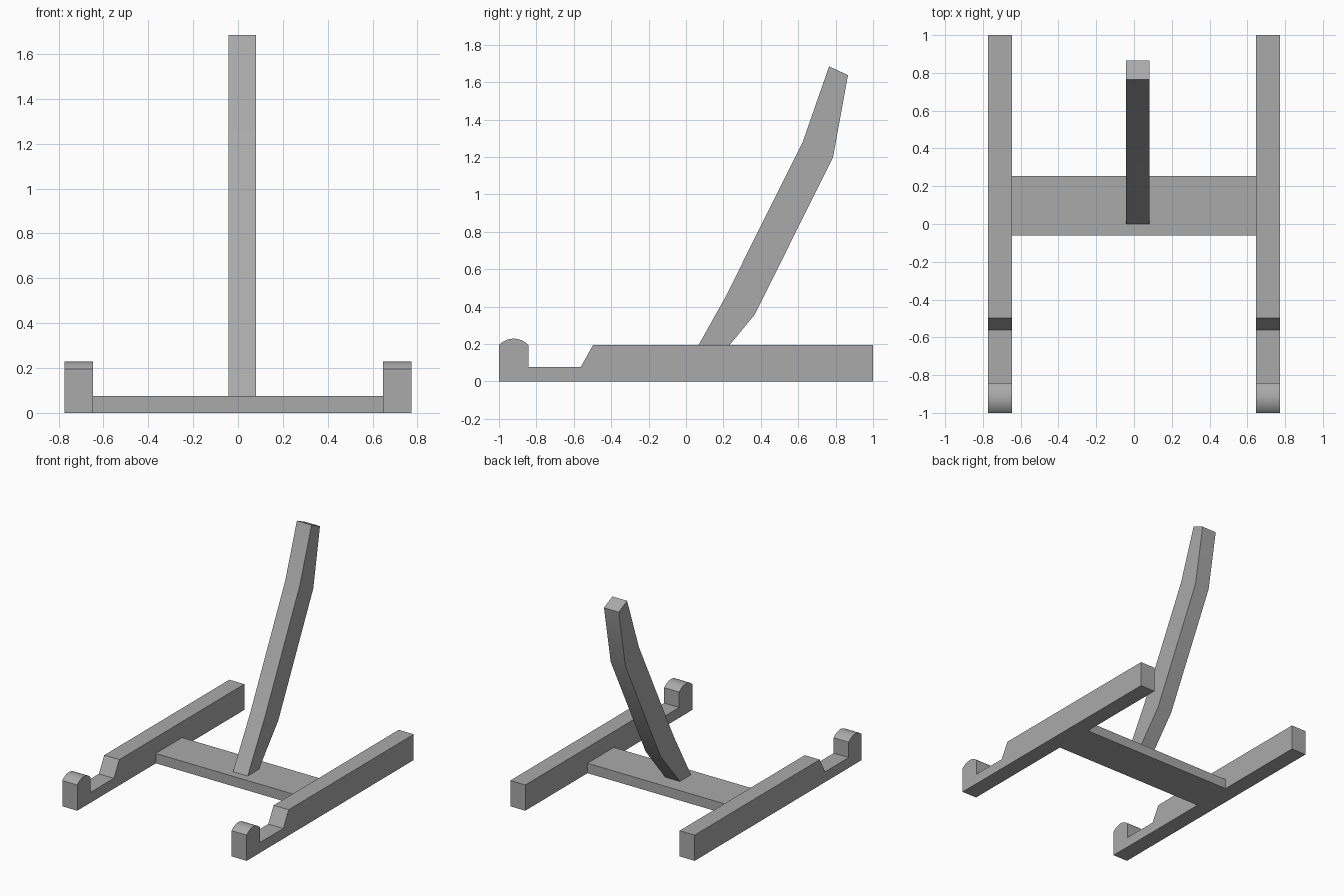
import bpy
import bmesh
import math

cube = bpy.data.objects.get("Cube")
if cube:
    bpy.data.objects.remove(cube, do_unlink=True)

GREY = (0.4, 0.4, 0.4, 1.0)
mat = bpy.data.materials.new("plain grey")
mat.use_nodes = True
mat.diffuse_color = GREY
mat.node_tree.nodes["Principled BSDF"].inputs["Base Color"].default_value = GREY


def extrude_profile(name, profile, x_min, x_max):
    """Extrude a (y, z) outline along x."""
    bm = bmesh.new()
    face = bm.faces.new([bm.verts.new((x_min, y, z)) for y, z in profile])
    moved = bmesh.ops.extrude_face_region(bm, geom=[face])["geom"]
    verts = [g for g in moved if isinstance(g, bmesh.types.BMVert)]
    bmesh.ops.translate(bm, verts=verts, vec=(x_max - x_min, 0, 0))
    bmesh.ops.recalc_face_normals(bm, faces=bm.faces)
    mesh = bpy.data.meshes.new(name)
    bm.to_mesh(mesh)
    bm.free()
    mesh.materials.append(mat)
    obj = bpy.data.objects.new(name, mesh)
    bpy.context.collection.objects.link(obj)
    bpy.ops.object.select_all(action="DESELECT")
    obj.select_set(True)
    bpy.context.view_layer.objects.active = obj
    bpy.ops.object.shade_smooth_by_angle(angle=math.radians(20))
    return obj


def arc(start, end, z, rise, steps):
    """Shallow circular cap between two points at height z."""
    half = (end - start) / 2
    radius = (half ** 2 + rise ** 2) / (2 * rise)
    spread = math.asin(half / radius)
    points = []
    for i in range(steps + 1):
        a = spread * (2 * i / steps - 1)
        points.append(((start + end) / 2 + radius * math.sin(a),
                       z + rise - radius + radius * math.cos(a)))
    return points


# Side rails with a notch and a rounded front lip
RAIL_TOP = 0.195
INNER, OUTER = 0.647, 0.773
rail = [(-1, 0)] + arc(-1, -0.843, RAIL_TOP, 0.034, 16)
rail += [(-0.843, 0.078), (-0.562, 0.078), (-0.497, RAIL_TOP), (1, RAIL_TOP), (1, 0)]
extrude_profile("left_rail", rail, INNER, OUTER)
extrude_profile("right_rail", rail, -OUTER, -INNER)

# Flat bar joining the rails
BAR_TOP = 0.075
extrude_profile("cross_bar", [(-0.06, 0), (-0.06, BAR_TOP), (0.255, BAR_TOP), (0.255, 0)],
                -INNER, INNER)

# Bent back support rising from the bar
support = [(0, BAR_TOP), (0.21, 0.45), (0.625, 1.283), (0.765, 1.685),
           (0.866, 1.638), (0.786, 1.198), (0.367, 0.357), (0.134, BAR_TOP)]
extrude_profile("back_support", support, -0.042, 0.081)
